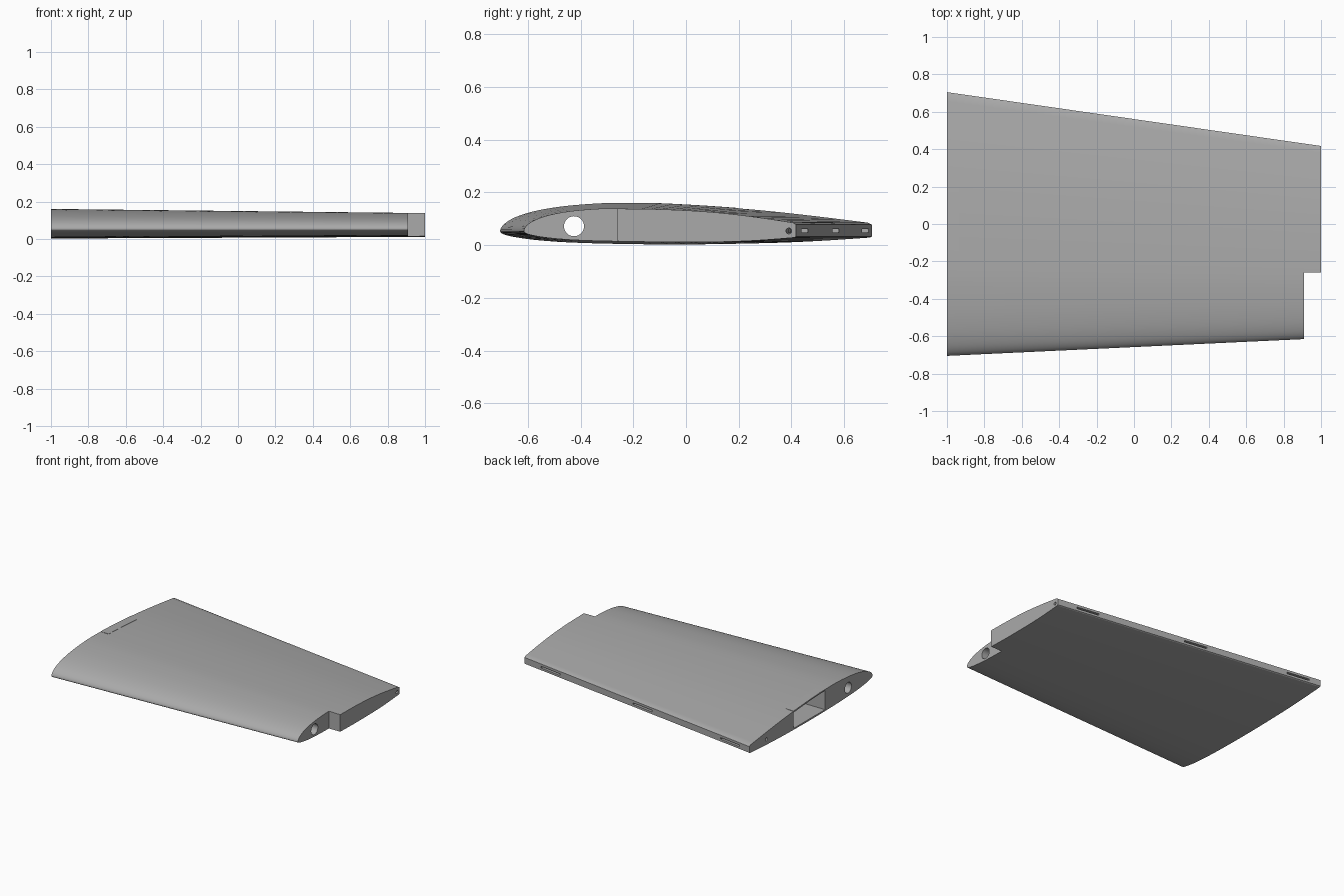
import bpy, bmesh, math
from mathutils import Vector, Matrix

if "Cube" in bpy.data.objects:
    bpy.data.objects.remove(bpy.data.objects["Cube"])

grey = bpy.data.materials.new("plain grey")
grey.diffuse_color = (0.4, 0.4, 0.4, 1)
grey.use_nodes = True
grey.node_tree.nodes["Principled BSDF"].inputs["Base Color"].default_value = grey.diffuse_color

# Root section, from trailing edge over the top to the nose and back underneath
UPPER = [(.705, .078), (.690, .0855), (.5, .109), (.3, .131), (.1, .147), (-.1, .158), (-.25, .161),
         (-.36, .157), (-.48, .146), (-.58, .128), (-.65, .105), (-.69, .08), (-.705, .056)]
LOWER = [(-.695, .043), (-.66, .033), (-.58, .021), (-.45, .011), (-.25, .005), (0, .003),
         (.3, .008), (.5, .016), (.697, .029), (.705, .033)]


def smooth_curve(pts, n=4):
    """Catmull-Rom curve through the points."""
    p = [Vector(q) for q in pts]
    p = [p[0]] + p + [p[-1]]
    out = []
    for a, b, c, d in zip(p, p[1:], p[2:], p[3:]):
        for i in range(n):
            t = i / n
            out.append(.5 * (2 * b + (c - a) * t + (2 * a - 5 * b + 4 * c - d) * t * t
                             + (3 * b - a - 3 * c + d) * t ** 3))
    return out + [p[-1]]


SECTION = ([Vector(UPPER[0])] + smooth_curve(UPPER[1:] + LOWER[:-1]) + [Vector(LOWER[-1])])


def station(x, p):
    """Place a root section point at span position x, with taper and sweep."""
    s = (x + 1) / 2
    f = (p[0] + .705) / 1.41
    y = (-.705 + .094 * s) * (1 - f) + (.705 - .288 * s) * f
    k = 1 - .21 * s * (1 - max(0, f - .4) / .6)
    return Vector((x, y, .055 + (p[1] - .055) * k))


def make(name, bm):
    bmesh.ops.recalc_face_normals(bm, faces=bm.faces)
    me = bpy.data.meshes.new(name)
    bm.to_mesh(me)
    bm.free()
    me.materials.append(grey)
    ob = bpy.data.objects.new(name, me)
    bpy.context.collection.objects.link(ob)
    return ob


def prism(name, near, far):
    """Solid between two matching loops."""
    bm = bmesh.new()
    a = [bm.verts.new(v) for v in near]
    b = [bm.verts.new(v) for v in far]
    n = len(a)
    for i in range(n):
        bm.faces.new((a[i], a[(i + 1) % n], b[(i + 1) % n], b[i]))
    bm.faces.new(a)
    bm.faces.new(b[::-1])
    return make(name, bm)


def block(name, centre, size, turn=0):
    bm = bmesh.new()
    bmesh.ops.create_cube(bm, size=1, matrix=Matrix.Translation(centre)
                          @ Matrix.Rotation(turn, 4, 'Z') @ Matrix.Diagonal((*size, 1)))
    return make(name, bm)


def rod(name, start, end, r, n=32):
    ring = [Vector((0, r * math.cos(2 * math.pi * i / n), r * math.sin(2 * math.pi * i / n)))
            for i in range(n)]
    return prism(name, [Vector(start) + v for v in ring], [Vector(end) + v for v in ring])


# Wing panel
wing = prism("wing_panel", [station(-1, p) for p in SECTION], [station(1, p) for p in SECTION])

cutters = [
    # Notch at the front of the tip
    block("tip_notch_cutter", (1.01, -.66, .08), (.2, .8, .4)),
    # Spar tube hole and thin rear pin hole
    rod("spar_hole_cutter", (-1.1, -.425, .072), (1.1, -.425, .072), .038),
    rod("pin_hole_cutter", (-1.1, .516, .056), (1.1, .384, .054), .011, 16),
]
# Hinge slots along the trailing edge
for x in (.77, -.05, -.83):
    cutters.append(block("hinge_slot_cutter", (x, .561 - .144 * x, .055), (.17, .12, .012),
                         -math.atan(.144)))
# Root pocket, open at the root, with its roof following the skin
box = [(-.16, .014), (.2, .016), (.2, .131), (.02, .145), (-.16, .153)]
cutters.append(prism("root_pocket_cutter", [Vector((-1.05, y, z)) for y, z in box],
                     [Vector((-.75, y, z - (.004 if z > .1 else -.002))) for y, z in box]))

for c in cutters:
    c.hide_render = True
    m = wing.modifiers.new(c.name, 'BOOLEAN')
    m.operation, m.solver, m.object = 'DIFFERENCE', 'EXACT', c

# Bake the cuts and drop the cutters
dg = bpy.context.evaluated_depsgraph_get()
baked = bpy.data.meshes.new_from_object(wing.evaluated_get(dg))
wing.modifiers.clear()
wing.data = baked
for c in cutters:
    bpy.data.objects.remove(c)

# Thin hatch over the root pocket
top = [p for p in SECTION if p.y > .1 and -.17 < p.x < .21]
lift = Vector((0, 0, .0015))
loop = [(p, 1) for p in top] + [(p, -1) for p in reversed(top)]
hatch = prism("pocket_hatch", [station(-1, p) + lift * s for p, s in loop],
              [station(-.935, p) + lift * s for p, s in loop])

for ob in (wing, hatch):
    bpy.ops.object.select_all(action='DESELECT')
    ob.select_set(True)
    bpy.context.view_layer.objects.active = ob
    bpy.ops.object.shade_smooth_by_angle(angle=math.radians(25))
